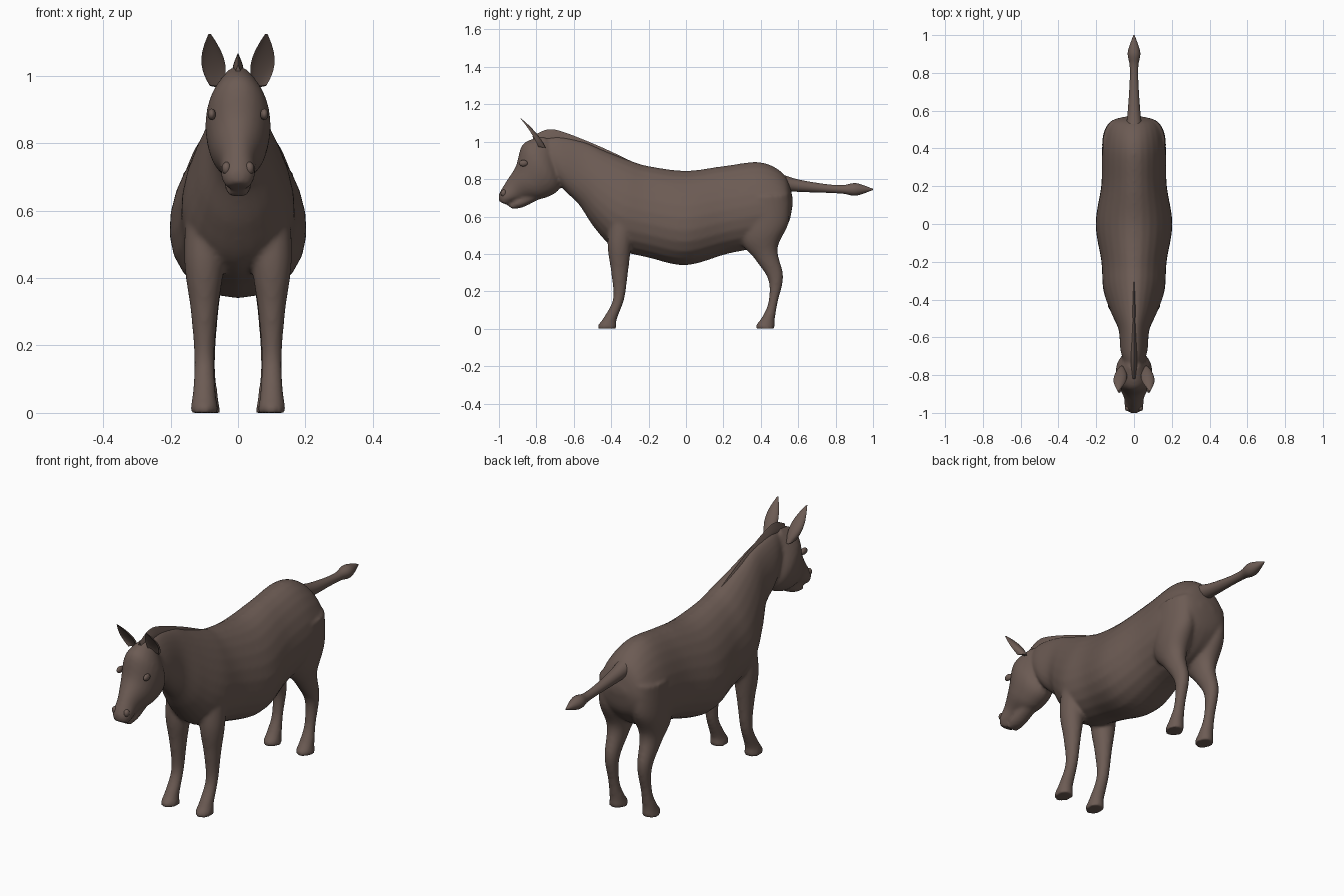
import bpy, bmesh
from math import sin, cos, pi

cube = bpy.data.objects.get("Cube")
if cube:
    bpy.data.objects.remove(cube)

coat = bpy.data.materials.new("brown coat")
coat.use_nodes = True
coat.diffuse_color = (.15, .105, .088, 1)
shader = coat.node_tree.nodes["Principled BSDF"]
shader.inputs["Base Color"].default_value = coat.diffuse_color
shader.inputs["Roughness"].default_value = .8


def blend_sections(before, start, end, after, t):
    """Smooth curve through neighbouring sections."""
    result = []
    for a, b, c, d in zip(before, start, end, after):
        slope_in, slope_out = (c - a) / 2, (d - b) / 2
        ease = t * t * (3 - 2 * t)
        result.append(b + (c - b) * ease
                      + slope_in * t * (1 - t) ** 2 - slope_out * t * t * (1 - t))
    return result


def loft(mesh, sections, offset=0, lean=0, mirror=False, taper=0, cup=False):
    """Tube through sections: front or top (y, z), back or bottom (y, z), half width."""
    steps, sides = 6, 24
    last = len(sections) - 1
    dense = []
    for i in range(last):
        around = (sections[max(i - 1, 0)], sections[i],
                  sections[i + 1], sections[min(i + 2, last)])
        dense += [blend_sections(*around, k / steps) for k in range(steps)]
    dense.append(sections[last])

    faces = []
    for direction in ((1, -1) if mirror else (1,)):
        rings = []
        for index, (front_y, front_z, back_y, back_z, width) in enumerate(dense):
            centre_x = offset + lean * index / len(dense)
            ring = []
            for k in range(sides):
                angle = 2 * pi * k / sides
                across, along = sin(angle), cos(angle)
                across *= width * (1 - taper * along)
                if cup and along > 0:
                    along *= -.5
                mix = (1 + along) / 2
                ring.append(mesh.verts.new((direction * (centre_x + across),
                                            back_y + mix * (front_y - back_y),
                                            back_z + mix * (front_z - back_z))))
            rings.append(ring)
        for lower, upper in zip(rings, rings[1:]):
            for k in range(sides):
                faces.append(mesh.faces.new((lower[k - 1], lower[k], upper[k], upper[k - 1])))
        faces += [mesh.faces.new(rings[0]), mesh.faces.new(rings[-1])]
    bmesh.ops.recalc_face_normals(mesh, faces=faces)


def finish(name, mesh, fuse=False):
    """Turn the geometry into a smooth shaded object with the coat colour."""
    data = bpy.data.meshes.new(name)
    mesh.to_mesh(data)
    mesh.free()
    data.materials.append(coat)
    part = bpy.data.objects.new(name, data)
    bpy.context.collection.objects.link(part)
    bpy.ops.object.select_all(action='DESELECT')
    part.select_set(True)
    bpy.context.view_layer.objects.active = part
    if fuse:
        # Join overlapping volumes into one skin and soften the seams
        bpy.ops.object.shade_smooth()
        remesh = part.modifiers.new("fuse", 'REMESH')
        remesh.mode = 'VOXEL'
        remesh.voxel_size = .009
        remesh.use_smooth_shade = True
        soften = part.modifiers.new("soften", 'SMOOTH')
        soften.factor = .5
        soften.iterations = 7
    else:
        bpy.ops.object.shade_smooth_by_angle(angle=1)


def hoof(heel):
    """Fetlock, coronet and sole, ending at the given heel position."""
    return [(heel - .07, .06, heel, .05, .035),
            (heel - .1, .02, heel, .02, .04),
            (heel - .1, 0, heel, 0, .043)]


# Barrel, chest and neck
body = bmesh.new()
loft(body, [
    (.57, .7, .57, .66, .04),
    (.53, .82, .54, .55, .13),
    (.4, .89, .43, .45, .165),
    (.2, .87, .22, .4, .17),
    (0, .845, 0, .34, .2),
    (-.2, .87, -.2, .38, .17),
    (-.3, .9, -.38, .43, .16),
    (-.43, .95, -.49, .54, .12),
    (-.55, 1, -.57, .66, .08),
    (-.7, 1.03, -.65, .74, .07),
    (-.8, 1, -.74, .85, .04)], taper=.2)

# Skull, cheeks and muzzle
loft(body, [
    (-.76, 1.03, -.72, .97, .035),
    (-.87, .99, -.67, .77, .094),
    (-.91, .87, -.75, .7, .085),
    (-.96, .79, -.86, .69, .054),
    (-1, .72, -.92, .68, .05),
    (-1, .68, -.95, .66, .035)])

# Lower lip
loft(body, [
    (-.8, .75, -.77, .7, .04),
    (-.9, .7, -.87, .65, .04),
    (-.95, .66, -.93, .64, .03)])

# Forelegs with shoulders
loft(body, [
    (-.4, .66, -.26, .66, .05),
    (-.42, .46, -.29, .46, .06),
    (-.4, .3, -.31, .3, .04),
    (-.39, .16, -.33, .16, .03)] + hoof(-.37), offset=.1, mirror=True)

# Hind legs with thighs and hocks
loft(body, [
    (.3, .7, .55, .72, .07),
    (.29, .48, .55, .57, .073),
    (.37, .37, .49, .43, .05),
    (.44, .26, .52, .28, .034),
    (.44, .14, .49, .14, .028)] + hoof(.475), offset=.095, mirror=True)
finish("body", body, fuse=True)

# Ears: leaf shaped, leaning outward, hollow at the front
ears = bmesh.new()
leaf = []
for step in range(6):
    t = step / 5
    front_y, front_z = -.83 - .06 * t, .98 + .145 * t
    depth = .07 * (1 - t * t) + .01
    leaf.append((front_y, front_z, front_y + depth, front_z - depth / 6,
                 .035 * sin(pi * (.2 + .77 * t))))
loft(ears, leaf, offset=.065, lean=.02, mirror=True, cup=True)
finish("ears", ears)

# Upright mane along the crest
mane = bmesh.new()
crest = [(-.24, .87), (-.45, .97), (-.65, 1.05), (-.74, 1.065), (-.82, 1.03)]
loft(mane, [(y, z, y + .01, z - .07, .014) for y, z in crest], taper=.7)
finish("mane", mane)

# Tail with a tufted tip: position, height, radius
tail = bmesh.new()
path = [(.5, .785, .045), (.6, .765, .033), (.75, .75, .023),
        (.84, .745, .023), (.91, .745, .033), (1, .745, .003)]
loft(tail, [(y, z + radius, y, z - radius, radius) for y, z, radius in path])
finish("tail", tail)

# Eyes and nostril rims
for name, place, size in (("eye", (.078, -.87, .885), (.012, .024, .017)),
                          ("nostril", (.034, -.975, .725), (.014, .016, .019))):
    for label, direction in (("left", 1), ("right", -1)):
        bead = bmesh.new()
        bmesh.ops.create_uvsphere(bead, u_segments=16, v_segments=10, radius=1)
        bmesh.ops.scale(bead, vec=size, verts=bead.verts)
        bmesh.ops.translate(bead, vec=(direction * place[0], *place[1:]), verts=bead.verts)
        finish(label + "_" + name, bead)
